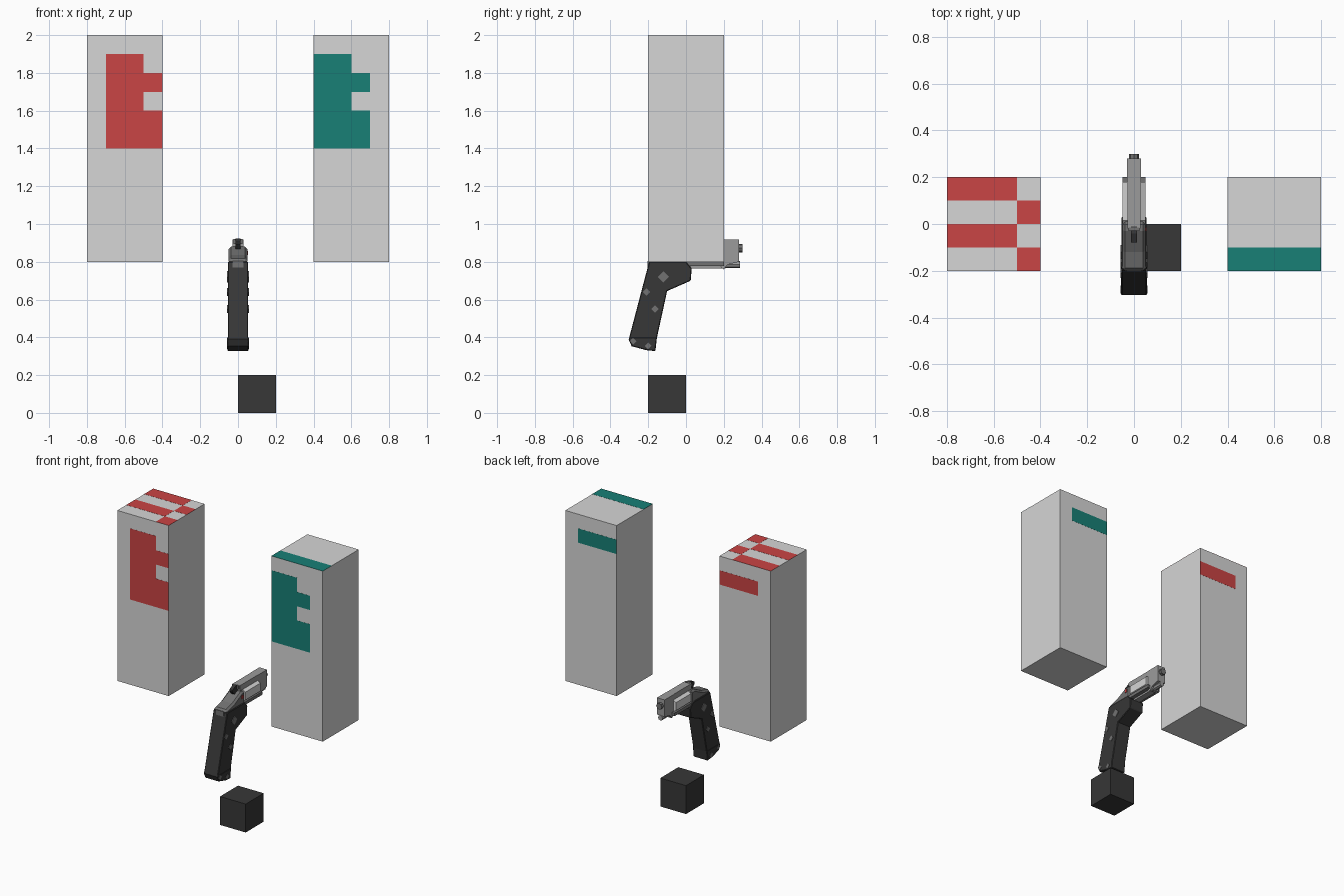
import bpy, bmesh, math
from mathutils import Matrix

if "Cube" in bpy.data.objects:
    bpy.data.objects.remove(bpy.data.objects["Cube"])


def mat(name, *rgb):
    m = bpy.data.materials.new(name)
    m.diffuse_color = (*rgb, 1)
    m.use_nodes = True
    m.node_tree.nodes["Principled BSDF"].inputs["Base Color"].default_value = m.diffuse_color
    return m


GREY = mat("light grey", 0.67, 0.67, 0.67)
RED = mat("red", 0.59, 0.058, 0.058)
TEAL = mat("teal", 0.009, 0.215, 0.18)
DARK = mat("charcoal", 0.038, 0.038, 0.038)
STEEL = mat("steel", 0.33, 0.33, 0.33)
GUN = mat("dark steel", 0.17, 0.17, 0.17)


def finish(name, bm, material):
    bmesh.ops.recalc_face_normals(bm, faces=bm.faces)
    me = bpy.data.meshes.new(name)
    bm.to_mesh(me)
    bm.free()
    me.materials.append(material)
    ob = bpy.data.objects.new(name, me)
    bpy.context.collection.objects.link(ob)
    return ob


def box(name, x, y, z, material):
    """Box from (min, max) ranges."""
    bm = bmesh.new()
    bmesh.ops.create_cube(bm, size=1)
    for v in bm.verts:
        for i, (a, b) in enumerate((x, y, z)):
            v.co[i] = (a + b) / 2 + v.co[i] * (b - a)
    return finish(name, bm, material)


def side_profile(name, pts, x0, x1, material, bevel=0):
    """Extrude a (y, z) outline across x."""
    bm = bmesh.new()
    f = bm.faces.new([bm.verts.new((x0, y, z)) for y, z in pts])
    r = bmesh.ops.extrude_face_region(bm, geom=[f])
    for v in r["geom"]:
        if isinstance(v, bmesh.types.BMVert):
            v.co.x = x1
    ob = finish(name, bm, material)
    if bevel:
        m = ob.modifiers.new("chamfer", "BEVEL")
        m.width, m.segments, m.angle_limit = bevel, 1, math.radians(60)
    return ob


def rod(name, y0, y1, z, r, sides, material):
    """Prism running along y."""
    bm = bmesh.new()
    bmesh.ops.create_cone(bm, cap_ends=True, segments=sides, radius1=r, radius2=r,
                          depth=y1 - y0,
                          matrix=Matrix.Translation((0, (y0 + y1) / 2, z))
                          @ Matrix.Rotation(math.pi / 2, 4, "X"))
    return finish(name, bm, material)


# Pillars with notched painted panels and a plain back stripe
T = 0.0008
for side, s, x0, paint in (("left", -1, -0.7, RED), ("right", 1, 0.4, TEAL)):
    def span(a, b):
        return tuple(sorted((s * a, s * b)))
    skin = (-0.2 - T, -0.2 + T)
    box(side + "_pillar", span(0.4, 0.8), (-0.2, 0.2), (0.8, 2), GREY)
    box(side + "_front_panel", (x0, x0 + 0.2), skin, (1.4, 1.9), paint)
    box(side + "_front_tab_upper", (x0 + 0.2, x0 + 0.3), skin, (1.7, 1.8), paint)
    box(side + "_front_tab_lower", (x0 + 0.2, x0 + 0.3), skin, (1.4, 1.6), paint)
    box(side + "_back_stripe", span(0.4, 0.7), (0.2 - T, 0.2 + T), (1.8, 1.9), paint)

# Top stripes and checks
for i, (x, y) in enumerate((((-0.8, -0.5), (0.1, 0.2)), ((-0.8, -0.5), (-0.1, 0)),
                            ((-0.5, -0.4), (0, 0.1)), ((-0.5, -0.4), (-0.2, -0.1)))):
    box(f"left_top_stripe_{i}", x, y, (2 - T, 2 + T), RED)
box("right_top_stripe", (0.4, 0.8), (-0.2, -0.1), (2 - T, 2 + T), TEAL)

# Loose cube
box("cube", (0, 0.2), (-0.2, 0), (0, 0.2), DARK)

# Pistol grip, heel and rear strap
side_profile("grip", [(-0.195, 0.80), (0.0, 0.80), (0.03, 0.765), (0.025, 0.70),
                      (-0.02, 0.68), (-0.10, 0.645), (-0.16, 0.37), (-0.165, 0.33),
                      (-0.21, 0.335), (-0.285, 0.355), (-0.303, 0.39)],
             -0.054, 0.054, DARK, 0.004)
side_profile("grip_heel", [(-0.298, 0.40), (-0.154, 0.40), (-0.162, 0.327),
                           (-0.21, 0.332), (-0.288, 0.353), (-0.304, 0.39)],
             -0.056, 0.056, DARK, 0.004)
box("rear_strap", (-0.03, 0.03), (-0.203, -0.15), (0.74, 0.805), GUN)

# Diamond studs on both grip sides
for i, (y, z, r) in enumerate(((-0.12, 0.72, 0.03), (-0.21, 0.64, 0.02),
                               (-0.165, 0.55, 0.02), (-0.28, 0.38, 0.018),
                               (-0.20, 0.355, 0.018))):
    pts = [(y - r, z), (y, z - r), (y + r, z), (y, z + r)]
    for s in (-1, 1):
        side_profile(f"stud_{i}_{s}", pts, s * 0.050, s * 0.058, GUN)

# Frame: sloping rear, lower rail, top strap and nose block
side_profile("rear_frame", [(-0.20, 0.79), (0.01, 0.79), (0.01, 0.88), (-0.03, 0.88),
                            (-0.12, 0.835), (-0.20, 0.815)], -0.05, 0.05, GUN, 0.016)
box("lower_rail", (-0.05, 0.05), (-0.02, 0.20), (0.778, 0.80), GUN)
box("under_lug", (-0.022, 0.022), (0.02, 0.21), (0.765, 0.778), STEEL)
box("top_strap", (-0.028, 0.028), (-0.02, 0.28), (0.88, 0.918), STEEL)
side_profile("nose_block", [(0.18, 0.80), (0.185, 0.77), (0.20, 0.76), (0.22, 0.785),
                            (0.28, 0.80), (0.28, 0.918), (0.18, 0.918)],
             -0.03, 0.03, STEEL)
rod("lower_barrel", 0.20, 0.285, 0.785, 0.018, 8, STEEL)
rod("muzzle", 0.27, 0.30, 0.872, 0.022, 8, GUN)

# Six-sided drum in the frame window
rod("drum", 0.015, 0.18, 0.838, 0.056, 6, GREY)
rod("drum_axle", 0.0, 0.20, 0.838, 0.02, 8, GUN)

# Hammer, spur and red indicator
side_profile("hammer", [(-0.03, 0.87), (-0.01, 0.918), (-0.04, 0.922), (-0.08, 0.905),
                        (-0.08, 0.893), (-0.055, 0.865)], -0.012, 0.012, DARK)
box("hammer_spur", (-0.024, 0.024), (-0.03, -0.015), (0.895, 0.92), GUN)
box("red_indicator", (0.034, 0.053), (-0.03, -0.014), (0.835, 0.858), RED)
